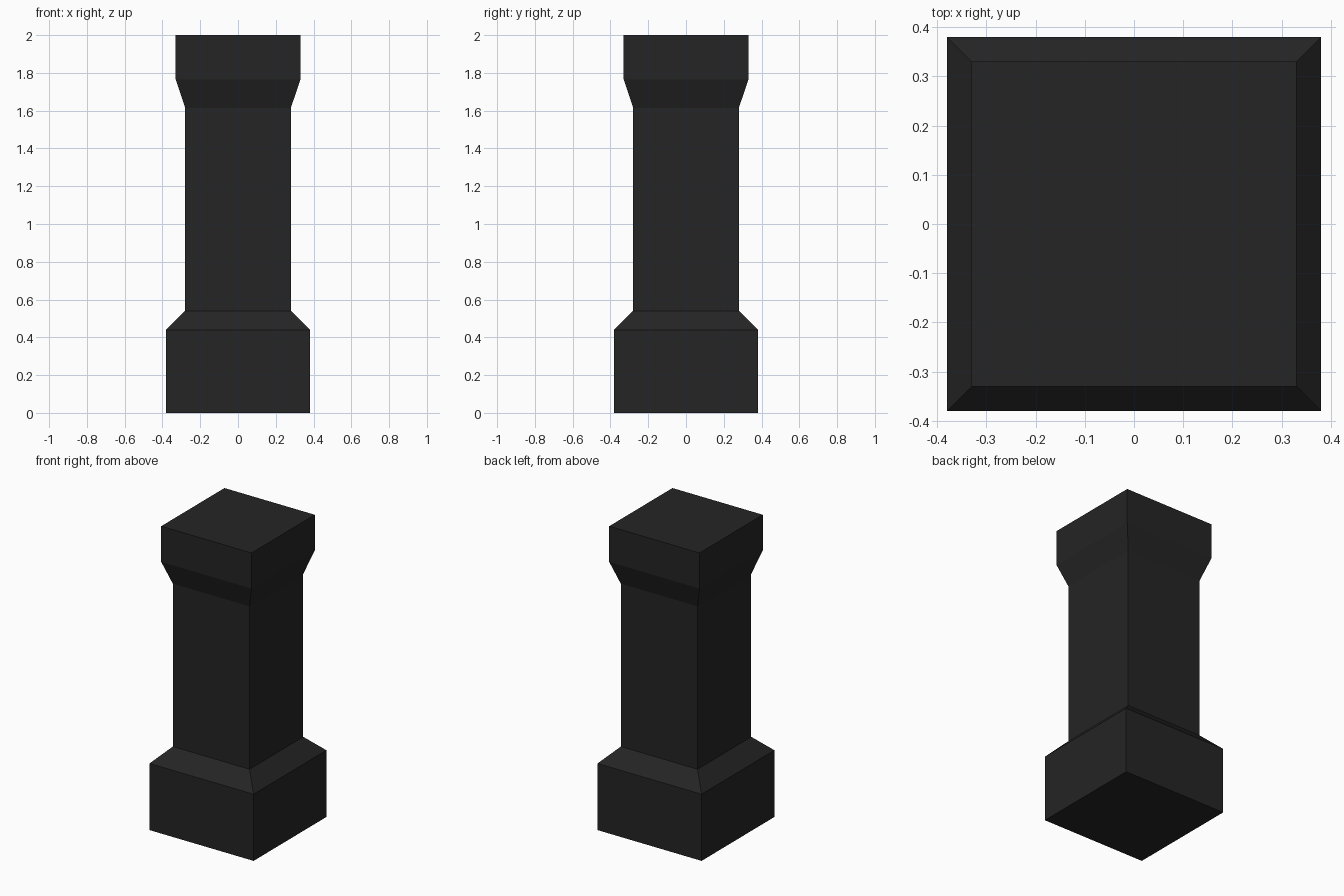
import bpy, bmesh

if "Cube" in bpy.data.objects:
    bpy.data.objects.remove(bpy.data.objects["Cube"])

# One flat colour for the whole pillar
mat = bpy.data.materials.new("charcoal black")
mat.diffuse_color = (0.018, 0.018, 0.018, 1.0)
mat.use_nodes = True
mat.node_tree.nodes["Principled BSDF"].inputs["Base Color"].default_value = mat.diffuse_color

# Square sections from bottom to top: (height, half width)
SECTIONS = [
    (0.00, 0.38), (0.44, 0.38),   # plinth
    (0.54, 0.28), (1.615, 0.28),  # sloped shoulder and shaft
    (1.765, 0.33), (2.00, 0.33),  # flared capital
]
CORNERS = [(-1, -1), (1, -1), (1, 1), (-1, 1)]

bm = bmesh.new()
rings = [[bm.verts.new((x * w, y * w, z)) for x, y in CORNERS] for z, w in SECTIONS]

# Side walls between neighbouring sections
for low, high in zip(rings, rings[1:]):
    for i in range(4):
        j = (i + 1) % 4
        bm.faces.new((low[i], low[j], high[j], high[i]))

# Bottom and top caps
bm.faces.new(rings[0][::-1])
bm.faces.new(rings[-1])
bmesh.ops.recalc_face_normals(bm, faces=bm.faces)

mesh = bpy.data.meshes.new("square_pillar")
bm.to_mesh(mesh)
bm.free()
mesh.materials.append(mat)
pillar = bpy.data.objects.new("square_pillar", mesh)
bpy.context.collection.objects.link(pillar)
